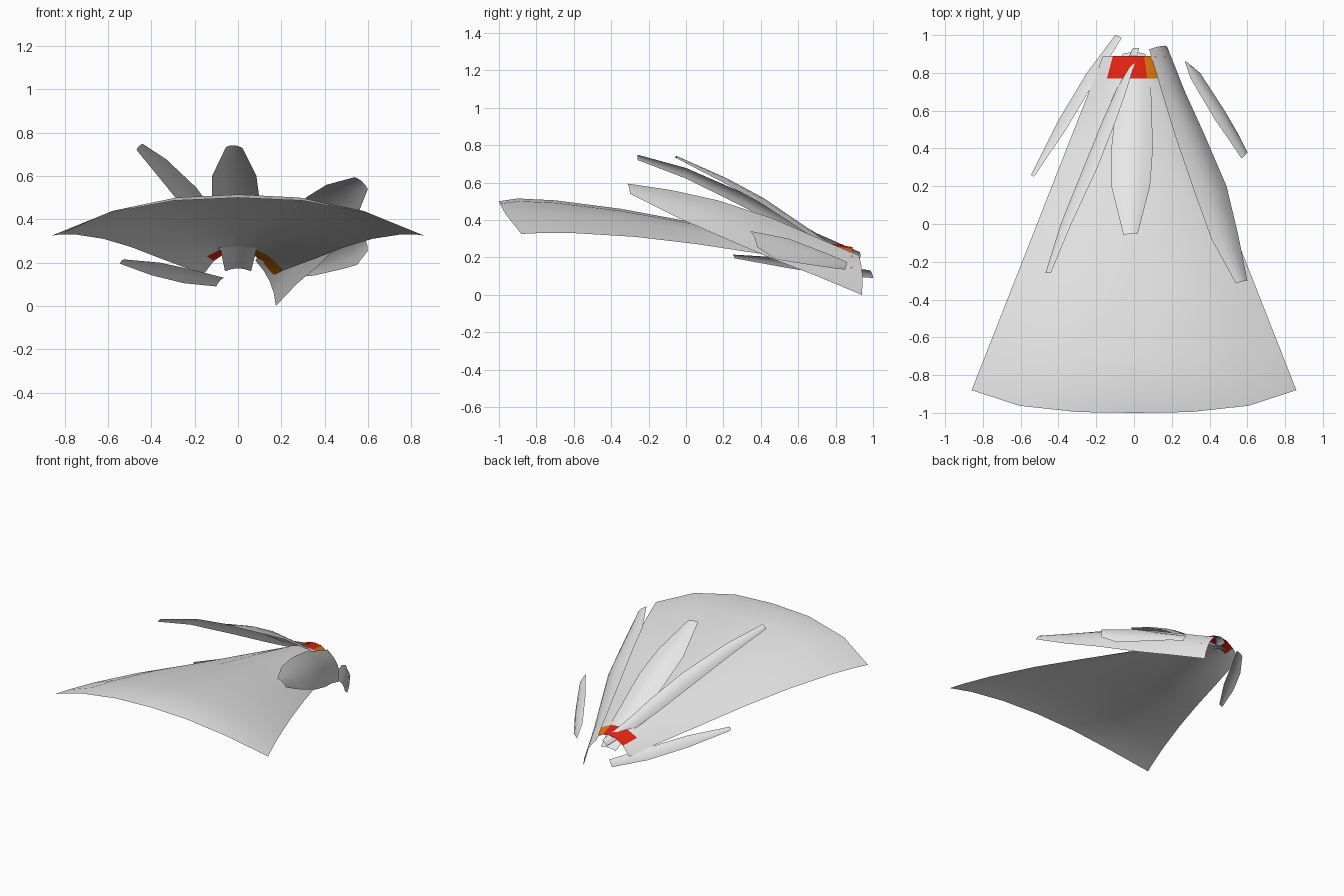
import bpy, bmesh
from mathutils import Vector

if "Cube" in bpy.data.objects:
    bpy.data.objects.remove(bpy.data.objects["Cube"])


def material(name, rgb):
    m = bpy.data.materials.new(name)
    m.diffuse_color = (*rgb, 1)
    m.use_nodes = True
    m.node_tree.nodes["Principled BSDF"].inputs["Base Color"].default_value = m.diffuse_color
    return m


GREY = material("light grey", (0.8, 0.8, 0.8))
RED = material("red", (0.8, 0.017, 0.006))
ORANGE = material("orange", (0.8, 0.19, 0.003))


def sheet(name, rows, mats):
    """Skin a grid of points into one open surface."""
    bm = bmesh.new()
    grid = [[bm.verts.new(p) for p in row] for row in rows]
    for r in range(len(grid) - 1):
        for c in range(len(grid[0]) - 1):
            f = bm.faces.new((grid[r][c], grid[r + 1][c],
                              grid[r + 1][c + 1], grid[r][c + 1]))
            f.smooth = True
    bm.normal_update()
    if sum(f.normal.z for f in bm.faces) < 0:
        bmesh.ops.reverse_faces(bm, faces=bm.faces[:])
    me = bpy.data.meshes.new(name)
    bm.to_mesh(me)
    bm.free()
    for m in mats:
        me.materials.append(m)
    ob = bpy.data.objects.new(name, me)
    bpy.context.collection.objects.link(ob)
    return ob


def feather(name, left, right, arch):
    """Long leaf between two edges, bowed upward along the middle."""
    n = len(left)
    left = [Vector(p) for p in left]
    right = [Vector(p) for p in right]
    mid = [(a + b) / 2 for a, b in zip(left, right)]
    rows = []
    for i in range(n):
        axis = mid[min(i + 1, n - 1)] - mid[max(i - 1, 0)]
        across = right[i] - left[i]
        up = across.cross(axis).normalized()
        if up.z < 0:
            up = -up
        bow = up * across.length * arch
        rows.append([left[i], left[i].lerp(right[i], .25) + bow * .75,
                     mid[i] + bow,
                     left[i].lerp(right[i], .75) + bow * .75, right[i]])
    return sheet(name, rows, [GREY])


# Wide fan: (y, middle height, edge height) from the narrow end to the wide end
profile = [(.89, .255, .14), (.77, .275, .165), (.4, .335, .215),
           (0, .395, .272), (-.35, .46, .31), (-.7, .505, .33),
           (-.9, .515, .33), (-1, .5, .325)]
steps = [-1, -.68, -.33, 0, .33, .68, 1]
rows = []
for y0, zc, ze in profile:
    row = []
    for v in steps:
        y = y0 + .12 * abs(v) ** 3 * max(0, (.77 - y0) / 1.77)
        half = .16 + (.9 - y) * .393
        row.append((half * v, y, zc - (zc - ze) * abs(v) ** 2.3))
    rows.append(row)
fan = sheet("wide_fan", rows, [GREY, RED, ORANGE])

# Coloured band on the narrow end: red on top, orange to the right
for f in fan.data.polygons:
    if f.center.y > .77 and f.center.x > -.12:
        f.material_index = 1 if f.center.x < .06 else 2

# Centre top feather
feather("centre_feather",
        [(-.06, .9, .16), (-.085, .72, .28), (-.12, .4, .49),
         (-.12, .2, .6), (-.055, -.06, .735)],
        [(.06, .9, .16), (.09, .72, .28), (.10, .4, .49),
         (.085, .2, .6), (.02, -.05, .73)], .14)

# Narrow upper left feather, built around its centre line
line = [(.01, .93, .21, .018), (-.07, .7, .3, .028), (-.13, .55, .38, .035),
        (-.23, .3, .51, .037), (-.36, 0, .65, .028), (-.455, -.26, .735, .014)]
feather("upper_left_feather",
        [(x - w, y, z - w) for x, y, z, w in line],
        [(x + w, y, z + w) for x, y, z, w in line], .1)

# Broad right feather
feather("broad_right_feather",
        [(.08, .925, .21), (.15, .69, .31), (.22, .46, .41),
         (.32, .17, .505), (.41, -.08, .56), (.54, -.315, .595)],
        [(.175, .94, 0), (.27, .7, .1), (.37, .48, .185),
         (.49, .2, .305), (.55, -.05, .415), (.6, -.3, .54)], .1)

# Short lower right feather
feather("lower_right_feather",
        [(.27, .86, .175), (.3, .77, .215), (.43, .55, .3),
         (.5, .45, .32), (.57, .345, .34)],
        [(.285, .85, .135), (.35, .8, .14), (.48, .6, .17),
         (.55, .48, .19), (.6, .38, .255)], .1)

# Slim lower left feather
feather("lower_left_feather",
        [(-.1, 1, .09), (-.25, .8, .105), (-.4, .55, .142), (-.545, .26, .195)],
        [(-.065, .985, .13), (-.2, .77, .165), (-.36, .5, .2),
         (-.53, .25, .215)], .1)
